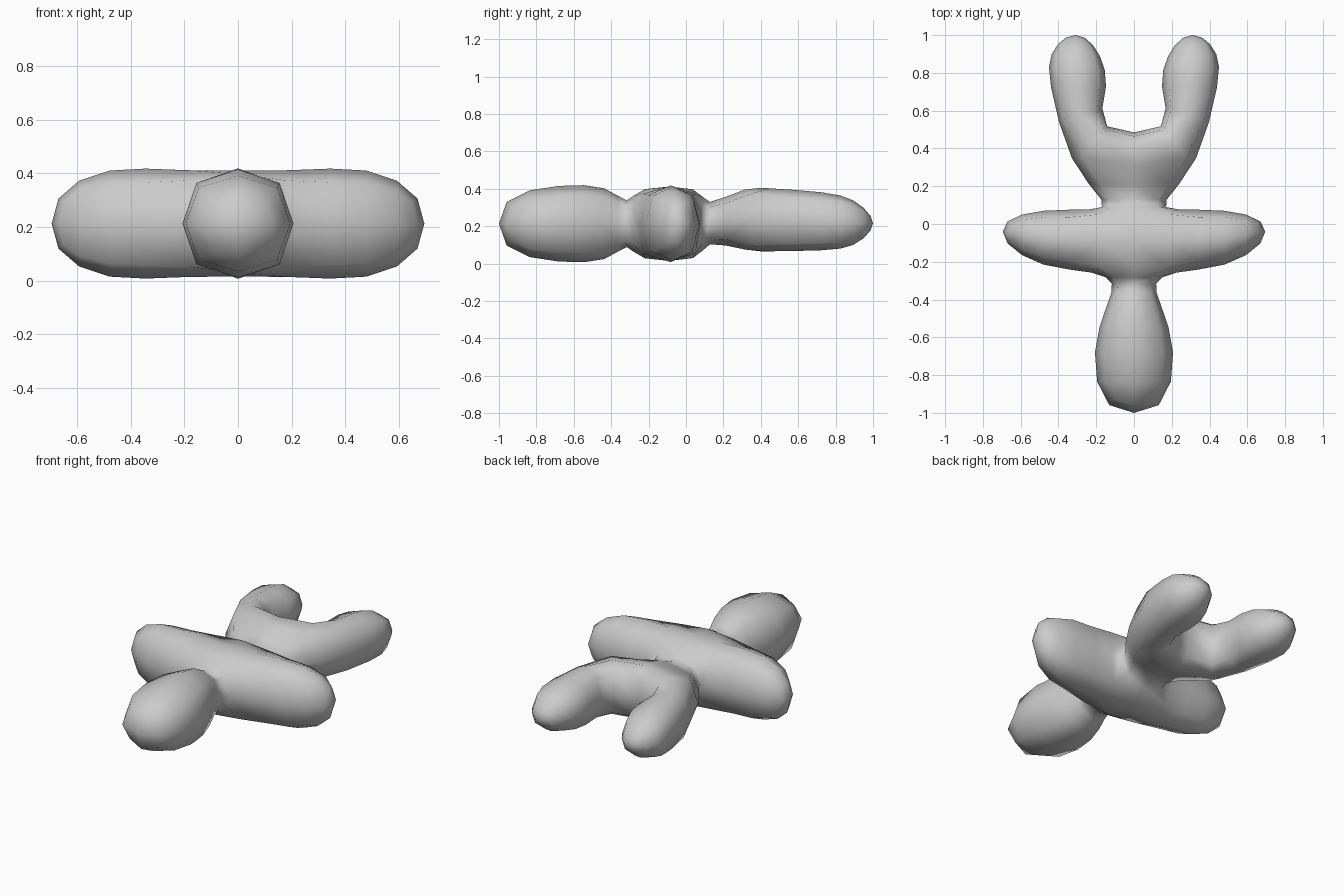
import bpy, bmesh

if "Cube" in bpy.data.objects:
    bpy.data.objects.remove(bpy.data.objects["Cube"])

bm = bmesh.new()
ZC = 0.213


# upright four-corner loop from plan point p to plan point q, between two heights
def ring(p, q, lo, hi):
    return [bm.verts.new(c) for c in
            ((*p, lo), (*q, lo), (*q, hi), (*p, hi))]


def bridge(a, b, sides=(0, 1, 2, 3)):
    for i in sides:
        j = (i + 1) % 4
        bm.faces.new((a[i], a[j], b[j], b[i]))


def tube(rings):
    for a, b in zip(rings, rings[1:]):
        bridge(a, b)
    bm.faces.new(rings[-1])


def cross(y, hx, hz, zc=ZC):
    return ring((-hx, y), (hx, y), zc - hz, zc + hz)


# chest block, open at both sides for the arms
hub_f = cross(-0.254, 0.20, 0.197)
hub_b = cross(0.074, 0.20, 0.197)
bridge(hub_f, hub_b, (0, 2))

# neck and head
tube([hub_f] + [cross(*r) for r in (
    (-0.31, 0.10, 0.10), (-0.42, 0.14, 0.20),
    (-0.67, 0.225, 0.212), (-1.0, 0.165, 0.145))])

# waist and hips, open at both sides for the legs
waist = cross(0.105, 0.14, 0.09)
hip_f = ring((-0.339, 0.32), (0.339, 0.32), 0.07, 0.41)
hip_b = ring((-0.20, 0.485), (0.20, 0.485), 0.06, 0.40)
bridge(hub_b, waist)
bridge(waist, hip_f)
bridge(hip_f, hip_b, (0, 2))
bm.faces.new(hip_b)

# mirrored limbs
for s, lo, hi in ((1, 1, 2), (-1, 0, 3)):
    # arm: x, centre y, half depth, half height
    rings = [[hub_f[lo], hub_b[lo], hub_b[hi], hub_f[hi]]]
    for x, yc, hy, hz in ((0.49, -0.075, 0.152, 0.213),
                          (0.695, -0.04, 0.063, 0.107)):
        rings.append(ring((s * x, yc - hy), (s * x, yc + hy), ZC - hz, ZC + hz))
    tube(rings)
    # leg: outer point, inner point, centre z, half height
    rings = [[hip_f[lo], hip_b[lo], hip_b[hi], hip_f[hi]]]
    for (ox, oy), (ix, iy), zc, hz in (
            ((0.455, 0.76), (0.135, 0.74), 0.226, 0.157),
            ((0.445, 0.905), (0.175, 0.895), 0.218, 0.127),
            ((0.36, 1.0), (0.26, 1.0), 0.215, 0.035)):
        rings.append(ring((s * ox, oy), (s * ix, iy), zc - hz, zc + hz))
    tube(rings)

bmesh.ops.recalc_face_normals(bm, faces=bm.faces)
for f in bm.faces:
    f.smooth = True
mesh = bpy.data.meshes.new("figure_body")
bm.to_mesh(mesh)
bm.free()
body = bpy.data.objects.new("figure_body", mesh)
bpy.context.collection.objects.link(body)

# one level of rounding gives the eight-sided limbs
sub = body.modifiers.new("rounding", 'SUBSURF')
sub.levels = sub.render_levels = 1
sub.use_limit_surface = False
